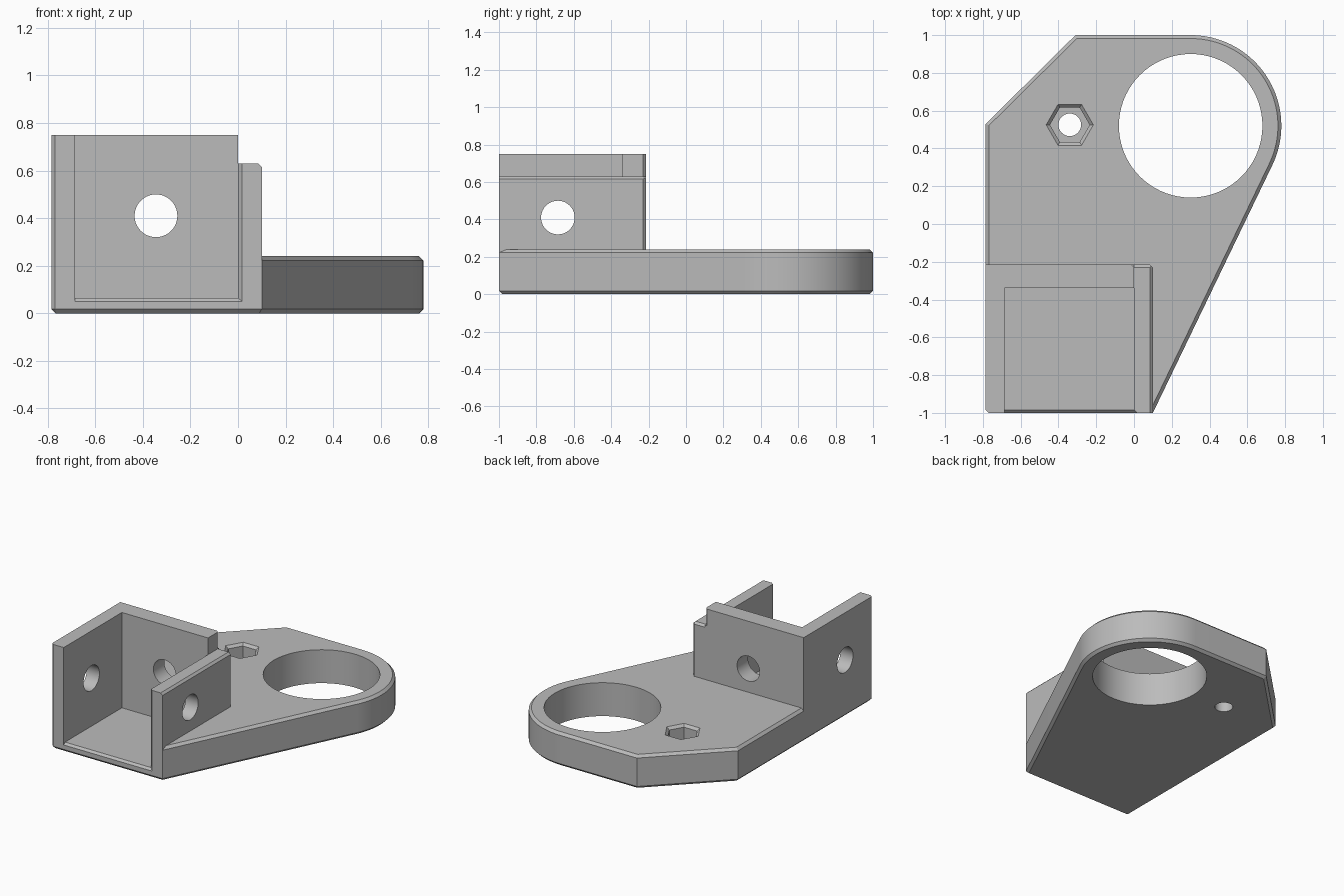
import bpy, bmesh, math
from mathutils import Vector

cube = bpy.data.objects.get("Cube")
if cube:
    bpy.data.objects.remove(cube, do_unlink=True)

grey = bpy.data.materials.new("plain_grey")
grey.use_nodes = True
grey.diffuse_color = (0.5, 0.5, 0.5, 1)
grey.node_tree.nodes["Principled BSDF"].inputs["Base Color"].default_value = (0.5, 0.5, 0.5, 1)


def loft(name, rings, chamfer=0):
    """Solid through matching rings of points, capped at both ends."""
    bm = bmesh.new()
    loops = [[bm.verts.new(p) for p in ring] for ring in rings]
    n = len(loops[0])
    caps = [bm.faces.new(loops[0]), bm.faces.new(loops[-1])]
    for a, b in zip(loops, loops[1:]):
        for i in range(n):
            j = (i + 1) % n
            bm.faces.new((a[i], a[j], b[j], b[i]))
    bmesh.ops.recalc_face_normals(bm, faces=bm.faces)
    if chamfer:
        rim = [e for f in caps for e in f.edges]
        bmesh.ops.bevel(bm, geom=rim, offset=chamfer, segments=1, affect='EDGES')
    mesh = bpy.data.meshes.new(name)
    bm.to_mesh(mesh)
    bm.free()
    mesh.materials.append(grey)
    ob = bpy.data.objects.new(name, mesh)
    bpy.context.collection.objects.link(ob)
    return ob


def prism(name, pts, axis, lo, hi, chamfer=0):
    """Extrude a flat outline along x, y or z."""
    def place(p, t):
        v = list(p)
        v.insert("xyz".index(axis), t)
        return Vector(v)
    return loft(name, [[place(p, t) for p in pts] for t in (lo, hi)], chamfer)


def arc(cx, cy, r, n, start=0.0, end=None):
    if end is None:
        return [(cx + r * math.cos(start + math.tau * i / n),
                 cy + r * math.sin(start + math.tau * i / n)) for i in range(n)]
    return [(cx + r * math.cos(start + (end - start) * i / n),
             cy + r * math.sin(start + (end - start) * i / n)) for i in range(n + 1)]


def combine(target, other, operation):
    mod = target.modifiers.new("combine", 'BOOLEAN')
    mod.operation = operation
    mod.solver = 'EXACT'
    mod.object = other
    bpy.context.view_layer.objects.active = target
    bpy.ops.object.modifier_apply(modifier=mod.name)
    bpy.data.objects.remove(other, do_unlink=True)


LEFT, RIGHT, FRONT, BACK = -0.785, 0.10, -1.0, -0.215
C = 0.015
RING = Vector((0.30, 0.52))
R = 0.48

# Base plate: rounded end joined to the front corner by a tangent line
d = RING - Vector((RIGHT, FRONT))
tangent = math.atan2(d.y, d.x) - math.asin(R / d.length) - math.pi / 2
outline = [(LEFT + C, FRONT), (RIGHT, FRONT)]
outline += arc(RING.x, RING.y, R, 40, tangent, math.pi / 2)
outline += [(-0.31, 1.0), (LEFT, 0.53), (LEFT, FRONT + C)]
body = prism("bracket_body", outline, "z", 0, 0.24, 0.018)

# Housing block on the front of the plate
block = [(LEFT + C, FRONT), (RIGHT, FRONT), (RIGHT, BACK - C),
         (RIGHT - C, BACK), (LEFT, BACK), (LEFT, FRONT + C)]
combine(body, prism("housing", block, "z", 0.02, 0.75), 'UNION')

# Open pocket, flared slightly at its front edge
def pocket_ring(y, right, floor):
    return [(-0.685, y, floor), (right, y, floor), (right, y, 1), (-0.685, y, 1)]

cutters = [loft("pocket", [pocket_ring(-1.02, 0.04, 0.03),
                           pocket_ring(FRONT + C, 0.0, 0.065),
                           pocket_ring(-0.34, 0.0, 0.065)])]

# Step that lowers the side wall, with its chamfers
step = [(0, -1.2), (0.4, -1.2), (0.4, -0.195), (-0.035, -0.195), (0, BACK - C)]
cutters.append(prism("wall_step", step, "z", 0.63, 1))
cutters.append(prism("side_chamfer", [(0.075, 0.64), (0.11, 0.605), (0.11, 0.64)],
                     "y", -1.1, -0.1))
cutters.append(prism("back_chamfer", [(-0.24, 0.64), (-0.205, 0.605), (-0.205, 0.64)],
                     "x", 0, 0.3))

# Round holes through the walls and the plate
cutters.append(prism("side_holes", arc(-0.685, 0.41, 0.09, 40), "x", -1, 0.3))
cutters.append(prism("back_hole", arc(-0.345, 0.41, 0.09, 40), "y", -0.5, 0))
cutters.append(prism("ring_hole", arc(RING.x, RING.y, 0.38, 72), "z", -0.2, 0.5))
cutters.append(prism("bolt_hole", arc(-0.34, 0.525, 0.06, 32), "z", -0.2, 0.5))

# Hexagonal nut recess with a sloped rim
def hexagon(r, z):
    return [(x, y, z) for x, y in arc(-0.34, 0.525, r, 6)]

cutters.append(loft("nut_recess", [hexagon(0.105, 0.12), hexagon(0.105, 0.222),
                                   hexagon(0.147, 0.26)]))

for cutter in cutters:
    combine(body, cutter, 'DIFFERENCE')

bpy.ops.object.select_all(action='DESELECT')
body.select_set(True)
bpy.context.view_layer.objects.active = body
bpy.ops.object.shade_smooth_by_angle(angle=math.radians(30))
